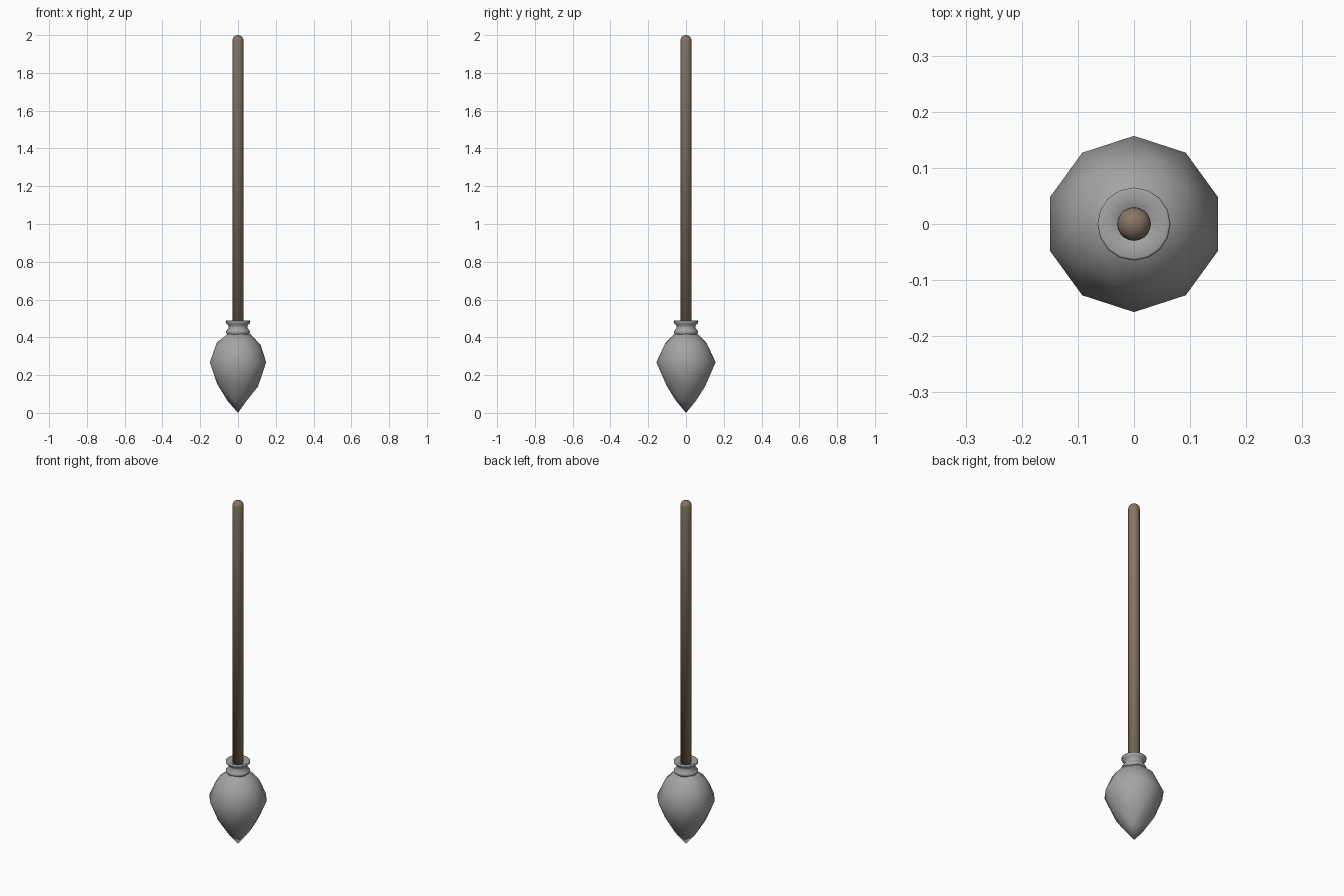
import bpy, bmesh, math

if "Cube" in bpy.data.objects:
    bpy.data.objects.remove(bpy.data.objects["Cube"])


def material(name, rgb):
    m = bpy.data.materials.new(name)
    m.diffuse_color = (*rgb, 1)
    m.use_nodes = True
    m.node_tree.nodes["Principled BSDF"].inputs["Base Color"].default_value = m.diffuse_color
    return m


stone = material("grey stone", (0.37, 0.37, 0.37))
wood = material("brown wood", (0.24, 0.18, 0.125))


def finish(name, bm, mat):
    bmesh.ops.recalc_face_normals(bm, faces=bm.faces)
    for f in bm.faces:
        f.smooth = True
    me = bpy.data.meshes.new(name)
    bm.to_mesh(me)
    bm.free()
    me.materials.append(mat)
    ob = bpy.data.objects.new(name, me)
    bpy.context.collection.objects.link(ob)
    return ob


def lathe(name, profile, sides, mat):
    bm = bmesh.new()
    verts = [bm.verts.new((r, 0, z)) for r, z in profile]
    edges = [bm.edges.new(p) for p in zip(verts, verts[1:])]
    bmesh.ops.spin(bm, geom=verts + edges, cent=(0, 0, 0), axis=(0, 0, 1),
                   angle=2 * math.pi, steps=sides, use_duplicate=False)
    bmesh.ops.remove_doubles(bm, verts=bm.verts, dist=1e-5)
    return finish(name, bm, mat)


def remap(h, table):
    for (a, *pa), (b, *pb) in zip(table, table[1:]):
        if h <= b:
            t = (h - a) / (b - a)
            return [p + (q - p) * t for p, q in zip(pa, pb)]
    return table[-1][1:]


# Pointed head: low-poly icosphere tapered to a tip (height, new z, width)
taper = [(-1.01, 0.005, 0.1), (-1, 0.005, 0.1), (-0.85, 0.063, 0.105),
         (-0.526, 0.139, 0.124), (-0.447, 0.155, 0.124), (0, 0.268, 0.157),
         (0.447, 0.36, 0.134), (0.526, 0.374, 0.131), (0.85, 0.417, 0.125),
         (1.01, 0.435, 0.12)]
bm = bmesh.new()
bmesh.ops.create_icosphere(bm, subdivisions=2, radius=1)
low = min(bm.verts, key=lambda v: v.co.z)
for v in bm.verts:
    z, w = remap(v.co.z, taper)
    v.co = (v.co.x * w, v.co.y * w, z)
low.co.z = 0
finish("pointed_head", bm, stone)

# Waisted collar with a dished top
lathe("collar", [(0.04, 0.405), (0.056, 0.412), (0.065, 0.428), (0.062, 0.434),
                 (0.049, 0.45), (0.052, 0.465), (0.064, 0.475), (0.065, 0.486),
                 (0.061, 0.489), (0.028, 0.474)], 16, stone)

# Round shaft with a domed end
dome = [(0.03 * math.cos(i * math.pi / 10), 1.97 + 0.03 * math.sin(i * math.pi / 10))
        for i in range(5)] + [(0, 2.0)]
lathe("shaft", [(0, 0.4), (0.03, 0.4)] + dome, 20, wood)
